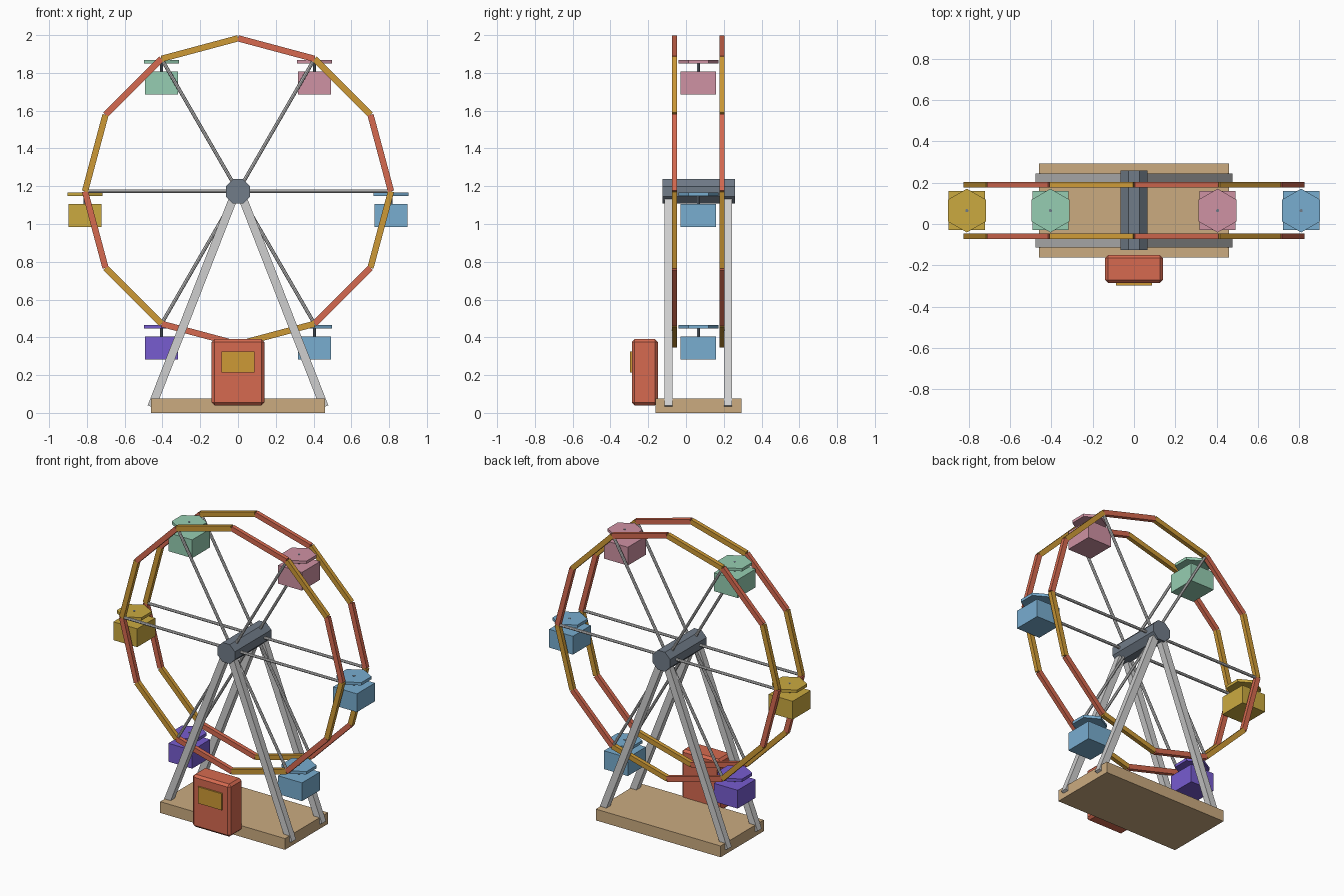
import bpy, bmesh
from math import sin, cos, pi, radians
from mathutils import Vector, Matrix

if "Cube" in bpy.data.objects:
    bpy.data.objects.remove(bpy.data.objects["Cube"], do_unlink=True)


def material(name, code):
    srgb = [int(code[i:i + 2], 16) / 255 for i in range(0, 6, 2)]
    colour = [((c + 0.055) / 1.055) ** 2.4 for c in srgb] + [1]
    mat = bpy.data.materials.new(name)
    mat.use_nodes = True
    mat.diffuse_color = colour
    mat.node_tree.nodes["Principled BSDF"].inputs["Base Color"].default_value = colour
    return mat


RED = material("coral red", "D66A50")
AMBER = material("amber", "CE9A36")
SILVER = material("silver", "CFCFCF")
SLATE = material("slate", "717C89")
TAN = material("tan wood", "CBAB80")
MINT = material("mint", "96CEB2")
PINK = material("pink", "CF92A3")
BLUE = material("sky blue", "78ADD0")
MUSTARD = material("mustard", "CBAA40")
PURPLE = material("purple", "775CD0")


def finish(bm, name, mat, matrix):
    mesh = bpy.data.meshes.new(name)
    bm.transform(matrix)
    bm.to_mesh(mesh)
    bm.free()
    mesh.materials.append(mat)
    obj = bpy.data.objects.new(name, mesh)
    bpy.context.collection.objects.link(obj)
    return obj


def box(name, mat, centre, size, bevel=0, turn=Matrix()):
    bm = bmesh.new()
    bmesh.ops.create_cube(bm, size=1)
    bmesh.ops.scale(bm, vec=size, verts=bm.verts)
    if bevel:
        bmesh.ops.bevel(bm, geom=bm.edges[:], offset=bevel, segments=1, affect='EDGES')
    return finish(bm, name, mat, Matrix.Translation(centre) @ turn)


def prism(name, mat, centre, radius, depth, sides, turn=Matrix()):
    bm = bmesh.new()
    bmesh.ops.create_cone(bm, cap_ends=True, segments=sides,
                          radius1=radius, radius2=radius, depth=depth)
    return finish(bm, name, mat, Matrix.Translation(centre) @ turn)


def beam(name, mat, a, b, width, thick):
    """Rectangular bar between two points in a plane facing y."""
    d = b - a
    turn = d.to_track_quat('X', 'Z').to_matrix().to_4x4()
    return box(name, mat, (a + b) / 2, (d.length, thick, width), turn=turn)


AXLE_Z, MID_Y, RADIUS = 1.173, 0.065, 0.81


def rim_point(angle, y):
    return Vector((RADIUS * cos(angle), y, AXLE_Z + RADIUS * sin(angle)))


# Base and ticket booth
box("base", TAN, (0, MID_Y, 0.0375), (0.92, 0.455, 0.075))
box("ticket_booth", RED, (0, -0.218, 0.215), (0.28, 0.137, 0.35), bevel=0.015)
box("booth_window", AMBER, (0, -0.291, 0.27), (0.176, 0.012, 0.11))

# Axle
axle_turn = Matrix.Rotation(pi / 2, 4, 'X') @ Matrix.Rotation(pi / 8, 4, 'Z')
prism("hub", SLATE, (0, MID_Y + 0.002, AXLE_Z), 0.07, 0.385, 8, axle_turn)

# Support legs
for row, y in (("front", MID_Y - 0.158), ("back", MID_Y + 0.158)):
    for side, x in (("left", 0.457), ("right", -0.457)):
        beam(f"{row}_{side}_leg", SILVER, Vector((x, y, 0.032)),
             Vector((0, y, 1.2)), 0.045, 0.043)

# Two rims with alternating bars, and their spokes
for row, y in (("front", MID_Y - 0.125), ("back", MID_Y + 0.125)):
    for i in range(12):
        a, b = (rim_point(radians(30 * k), y) for k in (i, i + 1))
        beam(f"{row}_rim_bar", AMBER if i % 2 else RED, a, b, 0.033, 0.027)
    hub = Vector((0, y, AXLE_Z))
    for i in range(6):
        tip = rim_point(radians(60 * i), y)
        turn = (tip - hub).to_track_quat('Z', 'Y').to_matrix().to_4x4()
        prism(f"{row}_spoke", SILVER, (hub + tip) / 2, 0.0095, RADIUS, 8, turn)

# Hanging cabins with hexagonal canopies
for i, mat in enumerate((BLUE, PINK, MINT, MUSTARD, PURPLE, BLUE)):
    pivot = rim_point(radians(60 * i), MID_Y)
    box("cabin", mat, pivot - Vector((0, 0, 0.128)), (0.176, 0.19, 0.122))
    prism("canopy", mat, pivot - Vector((0, 0, 0.016)), 0.106, 0.019, 6)
    prism("hanger", SLATE, pivot - Vector((0, 0, 0.04)), 0.008, 0.07, 8)
